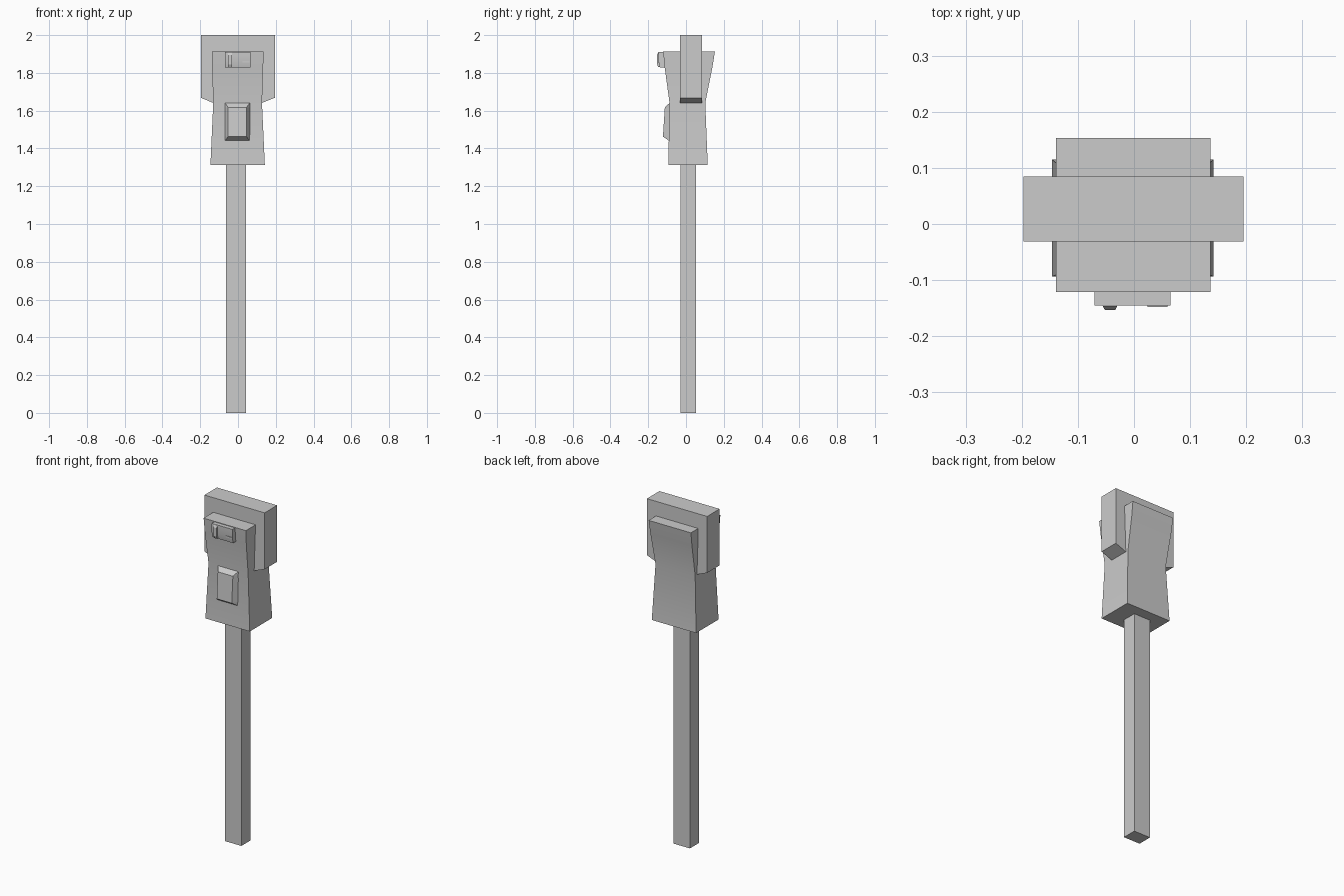
import bpy
from math import radians


def loft(name, rings, smooth=False):
    """Closed solid through rectangles given as (x0, x1, y0, y1, z)."""
    verts, faces = [], []
    for x0, x1, y0, y1, z in rings:
        verts += [(x0, y0, z), (x1, y0, z), (x1, y1, z), (x0, y1, z)]
    for r in range(len(rings) - 1):
        a = r * 4
        for i in range(4):
            j = (i + 1) % 4
            faces.append((a + i, a + j, a + 4 + j, a + 4 + i))
    n = len(verts)
    faces += [(3, 2, 1, 0), (n - 4, n - 3, n - 2, n - 1)]
    mesh = bpy.data.meshes.new(name)
    mesh.from_pydata(verts, [], faces)
    obj = bpy.data.objects.new(name, mesh)
    bpy.context.collection.objects.link(obj)
    if smooth:
        bpy.ops.object.select_all(action='DESELECT')
        bpy.context.view_layer.objects.active = obj
        obj.select_set(True)
        bpy.ops.object.shade_smooth_by_angle(angle=radians(35))
    return obj


def box(name, x0, x1, y0, y1, z0, z1):
    return loft(name, [(x0, x1, y0, y1, z0), (x0, x1, y0, y1, z1)])


# Square post
box("post", -0.063, 0.043, -0.03, 0.054, 0, 1.32)

# Waisted housing, flaring to the top and the bottom
loft("housing", [
    (-0.146, 0.142, -0.094, 0.115, 1.312),
    (-0.131, 0.127, -0.087, 0.102, 1.64),
    (-0.137, 0.133, -0.113, 0.140, 1.83),
    (-0.139, 0.136, -0.121, 0.153, 1.914),
], smooth=True)

# Wide slab with sloping underside
loft("slab", [
    (-0.128, 0.124, -0.031, 0.085, 1.64),
    (-0.197, 0.195, -0.031, 0.085, 1.668),
    (-0.197, 0.195, -0.031, 0.085, 2.0),
])

# Bevelled front panel
panel = loft("front_panel", [
    (-0.07, 0.064, -0.085, -0.06, 1.437),
    (-0.053, 0.045, -0.122, -0.06, 1.463),
    (-0.053, 0.045, -0.112, -0.06, 1.618),
    (-0.07, 0.064, -0.084, -0.06, 1.643),
])
# widen the buried back edge so the sides slope
for v in panel.data.vertices:
    if v.co.y > -0.07:
        v.co.x = -0.074 if v.co.x < 0 else 0.068
        v.co.y = -0.08

# Clasp at the top front, with an upright rib and a small ledge
loft("clasp", [
    (-0.07, 0.065, -0.138, -0.10, 1.828),
    (-0.07, 0.065, -0.145, -0.10, 1.86),
    (-0.07, 0.065, -0.145, -0.10, 1.911),
], smooth=True)
loft("clasp_rib", [
    (-0.052, -0.033, -0.146, -0.12, 1.83),
    (-0.052, -0.033, -0.153, -0.12, 1.845),
    (-0.052, -0.033, -0.153, -0.12, 1.895),
    (-0.056, -0.030, -0.146, -0.12, 1.909),
])
box("clasp_ledge", 0.024, 0.06, -0.148, -0.13, 1.856, 1.864)
